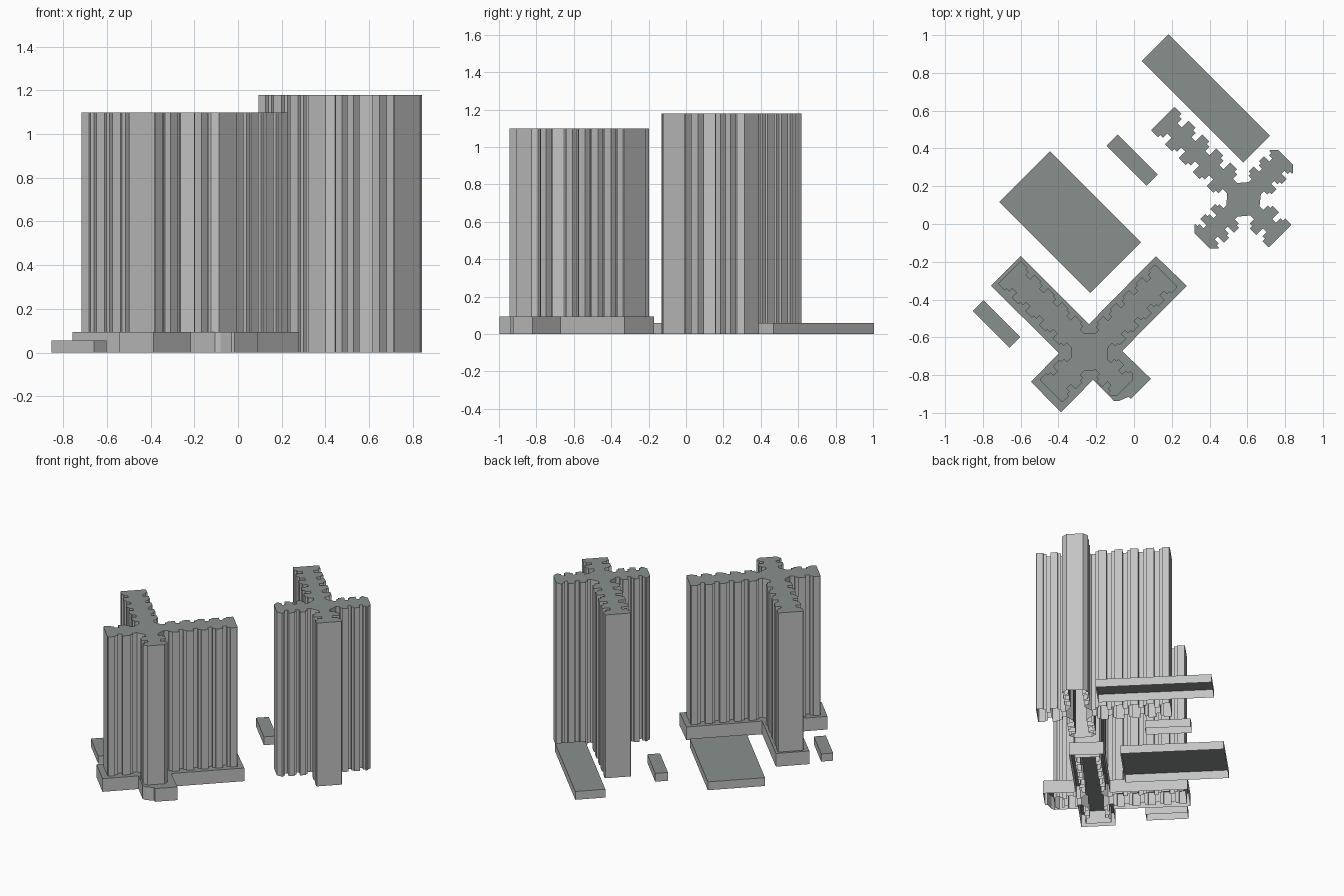
import bpy, bmesh
from math import radians
from mathutils import Vector, Matrix

if "Cube" in bpy.data.objects:
    bpy.data.objects.remove(bpy.data.objects["Cube"])


def flat_material(name, colour):
    mat = bpy.data.materials.new(name)
    mat.use_nodes = True
    mat.diffuse_color = colour
    mat.node_tree.nodes["Principled BSDF"].inputs["Base Color"].default_value = colour
    return mat


WALL = flat_material("light grey wall", (0.55, 0.55, 0.55, 1))
ROOF = flat_material("green grey roof", (0.25, 0.28, 0.265, 1))


def block(name, outline, height):
    """Open-bottomed prism: walls in one colour, the roof in the other."""
    bm = bmesh.new()
    low = [bm.verts.new((x, y, 0)) for x, y in outline]
    high = [bm.verts.new((x, y, height)) for x, y in outline]
    bm.faces.new(high).material_index = 1
    for i in range(len(low)):
        j = (i + 1) % len(low)
        bm.faces.new((low[i], low[j], high[j], high[i]))
    mesh = bpy.data.meshes.new(name)
    bm.to_mesh(mesh)
    bm.free()
    mesh.materials.append(WALL)
    mesh.materials.append(ROOF)
    obj = bpy.data.objects.new(name, mesh)
    bpy.context.collection.objects.link(obj)


def slab(name, centre, length, width, height):
    """Rectangle whose long side runs from back left to front right."""
    turn = Matrix.Rotation(radians(-45), 2)
    corners = [(-1, -1), (1, -1), (1, 1), (-1, 1)]
    block(name, [Vector(centre) + turn @ Vector((a * length / 2, b * width / 2))
                 for a, b in corners], height)


def wing_side(root, length, half, bays, depth, chamfer):
    """Stepped bays and grooves along one side of a wing, from root to tip."""
    pitch = (length - root) / bays
    pts = []
    for k in range(bays):
        s = root + k * pitch
        inner, mid = half - depth, half - depth * 0.35
        pts += [(s, inner), (s + pitch * 0.3, inner), (s + pitch * 0.3, mid),
                (s + pitch * 0.5, mid), (s + pitch * 0.5, half)]
        if k < bays - 1:
            pts.append((s + pitch, half))
    return pts + [(length - chamfer, half), (length, half - chamfer)]


def tower(name, centre, height, root, wings):
    """Cross-shaped tower; wings are listed anticlockwise from the back left-hand one."""
    outline = []
    for k, wing in enumerate(wings):
        side = wing_side(root, *wing)
        local = [(s, -w) for s, w in side] + [(s, w) for s, w in reversed(side)]
        turn = Matrix.Rotation(radians(45 + 90 * k), 2)
        outline += [Vector(centre) + turn @ Vector(p) for p in local]
    block(name, outline, height)


# Low outbuildings
slab("back_long_hall", (0.38, 0.665), 0.76, 0.20, 0.06)
slab("middle_annex", (-0.01, 0.338), 0.30, 0.085, 0.06)
slab("wide_hall", (-0.338, 0.01), 0.68, 0.38, 0.06)
slab("side_annex", (-0.728, -0.53), 0.275, 0.08, 0.055)

# Cross-shaped podium under the front tower
block("podium", [(-0.60, -0.17), (-0.757, -0.328), (-0.397, -0.683), (-0.545, -0.836),
                 (-0.386, -0.997), (-0.217, -0.825), (-0.106, -0.937), (-0.08, -0.937),
                 (-0.03, -0.915), (-0.016, -0.926), (0.09, -0.82), (-0.063, -0.672),
                 (0.28, -0.328), (0.116, -0.17), (-0.238, -0.53)], 0.095)

# Towers: each wing is (length, half width, bays, groove depth, tip chamfer)
tower("front_tower", (-0.235, -0.68), 1.10, 0.09,
      [(0.575, 0.085, 5, 0.035, 0.004), (0.60, 0.085, 5, 0.035, 0.004),
       (0.29, 0.085, 2, 0.035, 0.004), (0.265, 0.082, 2, 0.04, 0.025)])
tower("back_tower", (0.58, 0.13), 1.18, 0.085,
      [(0.315, 0.085, 3, 0.04, 0.03), (0.605, 0.088, 5, 0.05, 0.004),
       (0.31, 0.088, 3, 0.045, 0.03), (0.275, 0.085, 2, 0.05, 0.004)])
